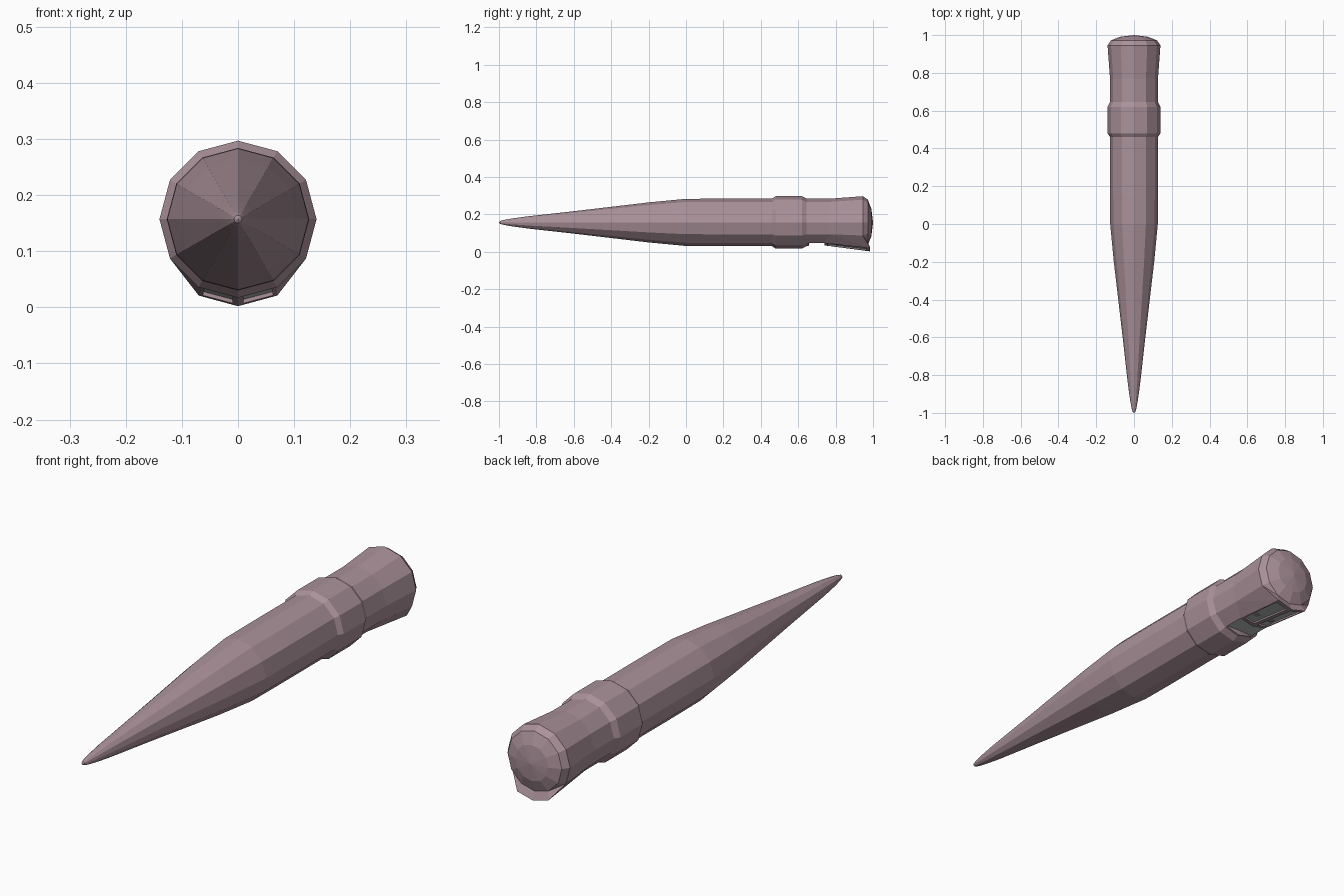
import bpy, bmesh, math
from mathutils import Vector

if "Cube" in bpy.data.objects:
    bpy.data.objects.remove(bpy.data.objects["Cube"])

SIDES, CZ = 12, 0.157


def material(name, rgb):
    m = bpy.data.materials.new(name)
    m.diffuse_color = (*rgb, 1)
    m.use_nodes = True
    m.node_tree.nodes["Principled BSDF"].inputs["Base Color"].default_value = m.diffuse_color
    return m


PINK = material("dusty_pink", (0.405, 0.285, 0.325))
GREY = material("bay_grey", (0.48, 0.53, 0.515))


def finish(bm, name):
    bmesh.ops.remove_doubles(bm, verts=bm.verts, dist=0.0004)
    bmesh.ops.recalc_face_normals(bm, faces=bm.faces)
    me = bpy.data.meshes.new(name)
    bm.to_mesh(me)
    bm.free()
    me.materials.append(PINK)
    me.materials.append(GREY)
    ob = bpy.data.objects.new(name, me)
    bpy.context.collection.objects.link(ob)
    return ob


def ring_point(y, r, i):
    a = math.tau * i / SIDES          # i = 0 is the lowest corner
    return Vector((r * math.sin(a), y, CZ - r * math.cos(a)))


# Body: twelve-sided lathe along y, with a raised collar and a domed rear
PROFILE = [(-0.995, 0.007), (-0.975, 0.013), (-0.93, 0.021), (-0.85, 0.032),
           (-0.6, 0.06), (-0.2, 0.107), (0, 0.126), (0.15, 0.127),
           (0.46, 0.127), (0.48, 0.14), (0.62, 0.14), (0.645, 0.127), (0.655, 0.127),
           (0.66, 0.127), (0.77, 0.127), (0.945, 0.14), (0.972, 0.122),
           (0.991, 0.074)]
BAY = (0.66, 0.945)                   # lowest corner is flattened along the bay
bm = bmesh.new()
rings = []
for y, r in PROFILE:
    ring = [bm.verts.new(ring_point(y, r, i)) for i in range(SIDES)]
    if BAY[0] <= y <= BAY[1]:
        ring[0].co.z = ring[1].co.z + 0.002
    rings.append(ring)
for k in range(len(rings) - 1):
    a, b = rings[k], rings[k + 1]
    for i in range(SIDES):
        j = (i + 1) % SIDES
        f = bm.faces.new((a[i], a[j], b[j], b[i]))
        in_bay = BAY[0] <= PROFILE[k][0] < BAY[1]
        f.material_index = int(in_bay and i in (0, SIDES - 1))
for y, ring in ((-1.0, rings[0]), (1.0, rings[-1])):
    tip = bm.verts.new((0, y, CZ))
    for i in range(SIDES):
        bm.faces.new((ring[i], ring[(i + 1) % SIDES], tip))
finish(bm, "tapered_body")

# Flap: sloping V-shaped cover under the rear, with one sunken window per side
F, B = 0.74, 0.985
DEPTH = Vector((0, 0, 0.007))
bm = bmesh.new()


def quad(pts, mat=0):
    f = bm.faces.new([bm.verts.new(p) for p in pts])
    f.material_index = mat


def flap_point(s, u, v):
    """u runs from the centre ridge outward, v from front to rear."""
    front = Vector((0, F, 0.034)).lerp(Vector((0.0635, F, 0.047)), u)
    rear = Vector((0, B, 0.002)).lerp(Vector((0.07, B, 0.021)), u)
    p = front.lerp(rear, v)
    return Vector((s * p.x, p.y, p.z))


def body_point(s, y, r, i):
    p = ring_point(y, r, i)
    return Vector((s * p.x, p.y, p.z))


UV_OUT = [(0, 0), (1, 0), (1, 1), (0, 1)]
UV_IN = [(0.14, 0.08), (0.9, 0.08), (0.9, 0.92), (0.14, 0.92)]
for s in (-1, 1):
    outer = [flap_point(s, *uv) for uv in UV_OUT]
    inner = [flap_point(s, *uv) for uv in UV_IN]
    floor = [p + DEPTH for p in inner]
    for k in range(4):
        n = (k + 1) % 4
        quad((outer[k], outer[n], inner[n], inner[k]))    # frame
        quad((inner[k], inner[n], floor[n], floor[k]))    # window walls
    quad(floor, 1)                                        # window floor
    # side skirts running up to the body, rear lip and front edge
    side_f = body_point(s, 0.77, 0.127, 2)
    side_b = body_point(s, 0.945, 0.14, 2)
    lip = body_point(s, 0.972, 0.122, 1)
    quad((side_f, outer[1], outer[2]))
    quad((side_f, outer[2], side_b))
    quad((side_b, outer[2], lip))
    quad((outer[2], outer[3], body_point(s, 0.972, 0.122, 0), lip))
    quad((outer[0], outer[1], Vector((0, F, 0.049))))
finish(bm, "rear_flap")

# Small pads inside the windows
bm = bmesh.new()
for s in (-1, 1):
    low, high = [], []
    for u, v in ((0.45, 0.25), (0.7, 0.25), (0.7, 0.34), (0.45, 0.34)):
        p = flap_point(s, u, v) + DEPTH
        high.append(p)
        low.append(p - Vector((0, 0, 0.002)))
    quad(low)
    for k in range(4):
        n = (k + 1) % 4
        quad((low[k], low[n], high[n], high[k]))
finish(bm, "window_pads")
